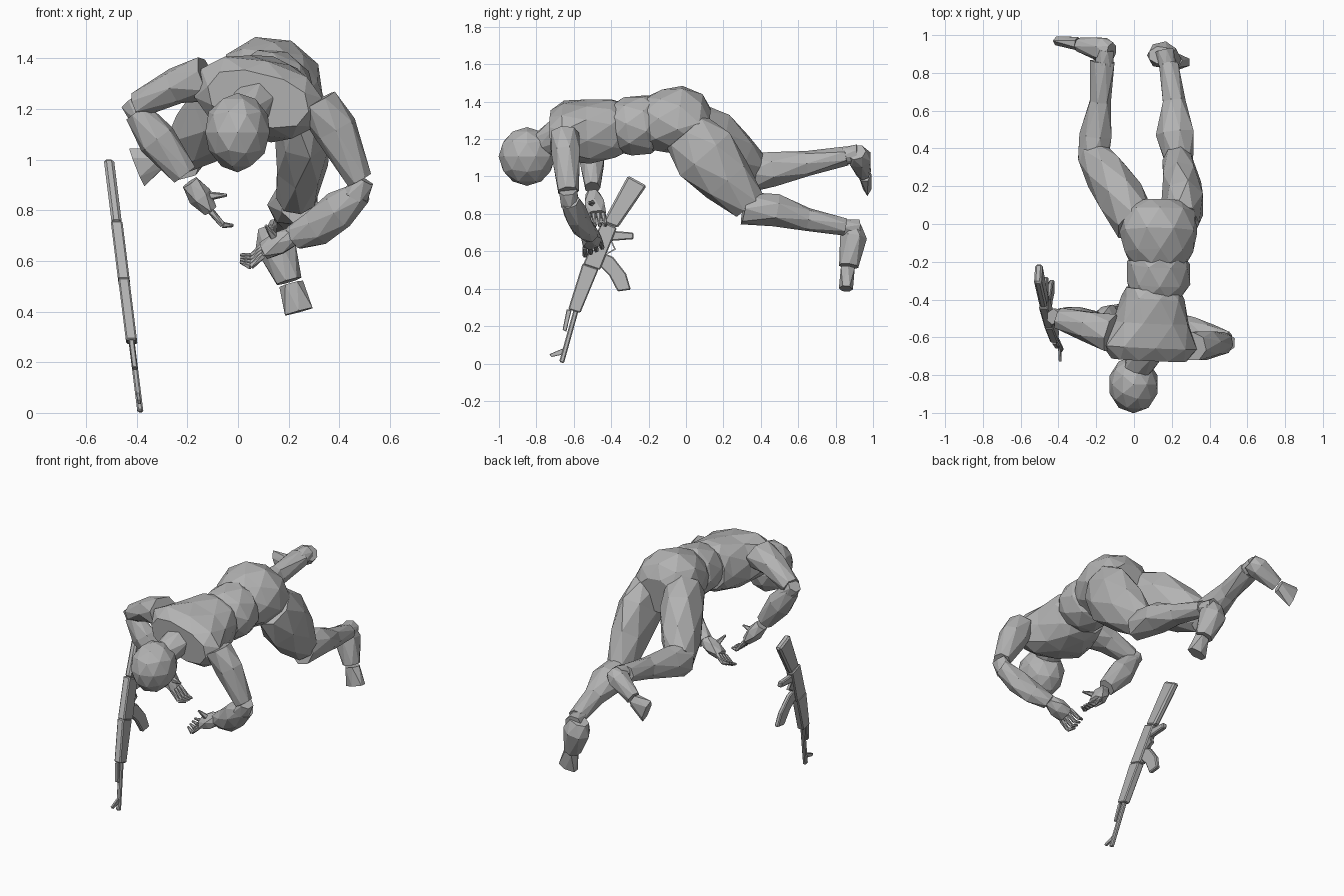
import bpy, bmesh, math
from mathutils import Vector

cube = bpy.data.objects.get("Cube")
if cube:
    bpy.data.objects.remove(cube, do_unlink=True)

clay = bpy.data.materials.new("clay_grey")
clay.use_nodes = True
GREY = (0.45, 0.45, 0.45, 1)
clay.diffuse_color = GREY
clay.node_tree.nodes["Principled BSDF"].inputs["Base Color"].default_value = GREY


def finish(name, bm):
    """Turn a bmesh into a flat shaded grey object."""
    bmesh.ops.recalc_face_normals(bm, faces=bm.faces)
    mesh = bpy.data.meshes.new(name)
    bm.to_mesh(mesh)
    bm.free()
    mesh.materials.append(clay)
    obj = bpy.data.objects.new(name, mesh)
    bpy.context.collection.objects.link(obj)
    return obj


def loft(name, stations, side=(1, 0, 0), sides=7, power=1.0):
    """Faceted tube; each station is x, y, z, radius along side, radius across.
    A power below one makes the section boxier."""
    bm = bmesh.new()
    axis = (Vector(stations[-1][:3]) - Vector(stations[0][:3])).normalized()
    u = Vector(side)
    u = (u - axis * u.dot(axis)).normalized()
    v = axis.cross(u)
    grow = 1 / math.sqrt(math.cos(math.pi / sides))
    rings = []
    for i, (x, y, z, ra, rb) in enumerate(stations):
        ring = []
        for k in range(sides):
            a = math.tau * (k + 0.5 * (i % 2)) / sides
            c, s = (math.copysign(abs(f) ** power, f) for f in (math.cos(a), math.sin(a)))
            ring.append(bm.verts.new(Vector((x, y, z)) + grow * (u * ra * c + v * rb * s)))
        rings.append(ring)
    # Alternate rings are turned half a step, joined by triangles
    for i, (low, high) in enumerate(zip(rings, rings[1:])):
        for k in range(sides):
            n = (k + 1) % sides
            if i % 2 == 0:
                bm.faces.new((low[k], low[n], high[k]))
                bm.faces.new((low[n], high[n], high[k]))
            else:
                bm.faces.new((low[k], high[n], high[k]))
                bm.faces.new((low[k], low[n], high[n]))
    bm.faces.new(rings[0])
    bm.faces.new(rings[-1])
    return finish(name, bm)


def plate(name, outline, half, bevel=0.006):
    """Side outline (y, z) given thickness on the leaning plane of the rifle."""
    bm = bmesh.new()
    rings = [[bm.verts.new((-0.385 - 0.125 * z + s * half, y, z)) for y, z in outline] for s in (-1, 1)]
    for k in range(len(outline)):
        n = (k + 1) % len(outline)
        bm.faces.new((rings[0][k], rings[0][n], rings[1][n], rings[1][k]))
    for ring in rings:
        bm.faces.new(ring)
    obj = finish(name, bm)
    if bevel:
        mod = obj.modifiers.new("edge", "BEVEL")
        mod.width = bevel
        mod.segments = 1
    return obj


def hand(name, wrist, knuckles, tips, thumb, spread):
    """Palm, four bent fingers in a row and a thumb."""
    w, k, t, th = map(Vector, (wrist, knuckles, tips, thumb))
    s = Vector(spread)
    mid = w.lerp(k, 0.5)
    loft(name + "_palm", [(*w, .035, .035), (*mid, .055, .045), (*k, .05, .03)], spread, 6)
    for i in range(4):
        off = s * (i - 1.5)
        bend = k.lerp(t, 0.55) + Vector((0, 0, -0.025)) + off * 1.15
        tip = t + off * 0.8
        base = k + off
        loft(f"{name}_finger_{i}_base", [(*base, .013, .013), (*bend, .011, .011)], spread, 5)
        loft(f"{name}_finger_{i}_tip", [(*bend, .012, .012), (*tip, .006, .006)], spread, 5)
    root = mid + (th - mid) * 0.4
    loft(name + "_thumb_base", [(*mid, .02, .02), (*root, .015, .015)], spread, 5)
    loft(name + "_thumb_tip", [(*root, .016, .016), (*th, .006, .006)], spread, 5)


# Head and neck
bm = bmesh.new()
bmesh.ops.create_icosphere(bm, subdivisions=2, radius=1)
for vert in bm.verts:
    p = vert.co
    taper = 1 - 0.12 * max(0, -p.z)
    vert.co = (p.x * 0.134 * taper - 0.002, -0.85 + p.y * 0.152, 1.107 + p.z * 0.157)
finish("head", bm)
loft("neck", [(.01, -.78, 1.16, .07, .07), (.07, -.66, 1.24, .09, .085)])

# Torso, rolled so that the right shoulder is higher
ROLL = (1, -0.12, -0.25)
loft("chest", [(.08, -.72, 1.24, .2, .1), (.08, -.65, 1.245, .25, .145), (.09, -.52, 1.24, .2, .16),
               (.1, -.39, 1.255, .16, .155), (.1, -.34, 1.26, .14, .13)], ROLL, 10, 0.8)
loft("belly", [(.12, -.37, 1.26, .14, .13), (.13, -.31, 1.265, .165, .155),
               (.13, -.21, 1.28, .165, .155), (.13, -.17, 1.29, .14, .14)], ROLL, 9)
loft("pelvis", [(.13, -.22, 1.29, .14, .14), (.13, -.15, 1.3, .18, .16), (.13, -.04, 1.305, .205, .178),
                (.13, .07, 1.28, .19, .155), (.13, .12, 1.25, .13, .11)], ROLL, 9)

# Right leg, kicked up behind
loft("right_thigh", [(.01, 0, 1.28, .11, .13), (-.065, .13, 1.2, .12, .16),
                     (-.15, .27, 1.1, .11, .13), (-.22, .37, 1.03, .08, .09)])
loft("right_shin", [(-.22, .34, 1.02, .08, .1), (-.2, .47, 1.04, .085, .09),
                    (-.18, .65, 1.07, .055, .065), (-.165, .86, 1.11, .065, .05)])
loft("right_ankle", [(-.16, .84, 1.11, .05, .045), (-.15, .92, 1.12, .045, .05)])
loft("right_foot", [(-.12, .91, 1.13, .05, .045), (-.17, .925, 1.1, .065, .06), (-.29, .95, 1.02, .037, .045)], (0, 1, 0))
loft("right_toes", [(-.3, .955, 1.01, .033, .04), (-.4, .97, .97, .025, .075)], (0, 1, 0), 6)

# Left leg, lower
loft("left_thigh", [(.25, 0, 1.24, .09, .13), (.26, .1, 1.12, .11, .17),
                    (.25, .22, .98, .1, .14), (.23, .34, .845, .075, .09)])
loft("left_shin", [(.24, .31, .83, .07, .085), (.22, .48, .82, .1, .085),
                   (.21, .65, .77, .06, .06), (.185, .85, .73, .05, .045)])
loft("left_ankle", [(.18, .83, .73, .045, .04), (.16, .92, .72, .05, .05)])
loft("left_foot", [(.135, .895, .74, .06, .045), (.15, .895, .67, .08, .07), (.2, .87, .52, .05, .05)])
loft("left_toes", [(.21, .865, .51, .045, .04), (.24, .855, .4, .06, .035)], sides=6)

# Arms
ALONG = (0, 1, 0)
loft("right_upper_arm", [(-.12, -.58, 1.32, .1, .09), (-.25, -.54, 1.29, .08, .07), (-.4, -.5, 1.215, .055, .05)], ALONG)
loft("right_elbow", [(-.43, -.49, 1.23, .04, .04), (-.37, -.5, 1.16, .05, .05)], ALONG, 6)
loft("right_forearm", [(-.4, -.5, 1.19, .05, .05), (-.32, -.5, 1.08, .065, .075), (-.21, -.5, .94, .04, .05)], ALONG)
loft("left_upper_arm", [(.31, -.65, 1.23, .075, .08), (.385, -.64, 1.12, .075, .085), (.48, -.63, .92, .055, .05)], ALONG)
loft("left_elbow", [(.5, -.63, .92, .045, .04), (.46, -.62, .85, .05, .05)], ALONG, 6)
loft("left_forearm", [(.49, -.62, .87, .05, .045), (.395, -.59, .8, .06, .075),
                      (.31, -.55, .73, .055, .07), (.22, -.51, .69, .04, .05)], ALONG)
hand("right_hand", (-.19, -.5, .91), (-.11, -.48, .8), (-.02, -.47, .74), (-.045, -.52, .86), (0, .025, 0))
hand("left_hand", (.22, -.51, .7), (.1, -.5, .64), (.01, -.49, .61), (.11, -.56, .74), (0, .027, .012))

# Rifle, standing on its muzzle
plate("rifle_stock", [(-.31, 1.005), (-.21, .95), (-.365, .725), (-.445, .755)], .02, .01)
plate("rifle_receiver", [(-.45, .76), (-.37, .725), (-.46, .5), (-.55, .53)], .023)
plate("rifle_handguard", [(-.553, .535), (-.467, .505), (-.565, .27), (-.63, .29)], .022)
plate("rifle_barrel", [(-.6, .29), (-.575, .28), (-.653, 0), (-.678, .01)], .012)
plate("rifle_gas_tube", [(-.638, .29), (-.612, .285), (-.64, .17), (-.66, .18)], .01, .003)
plate("rifle_front_sight", [(-.73, .05), (-.66, .08), (-.65, .05), (-.72, .035)], .007, .002)
plate("rifle_magazine", [(-.46, .6), (-.39, .57), (-.32, .48), (-.295, .395), (-.365, .385), (-.41, .47), (-.47, .53)], .014)
plate("rifle_grip", [(-.4, .71), (-.28, .7), (-.28, .665), (-.41, .655)], .016)
plate("rifle_trigger_guard", [(-.4, .665), (-.375, .61), (-.42, .585), (-.42, .592), (-.384, .613), (-.408, .665)], .008, 0)
